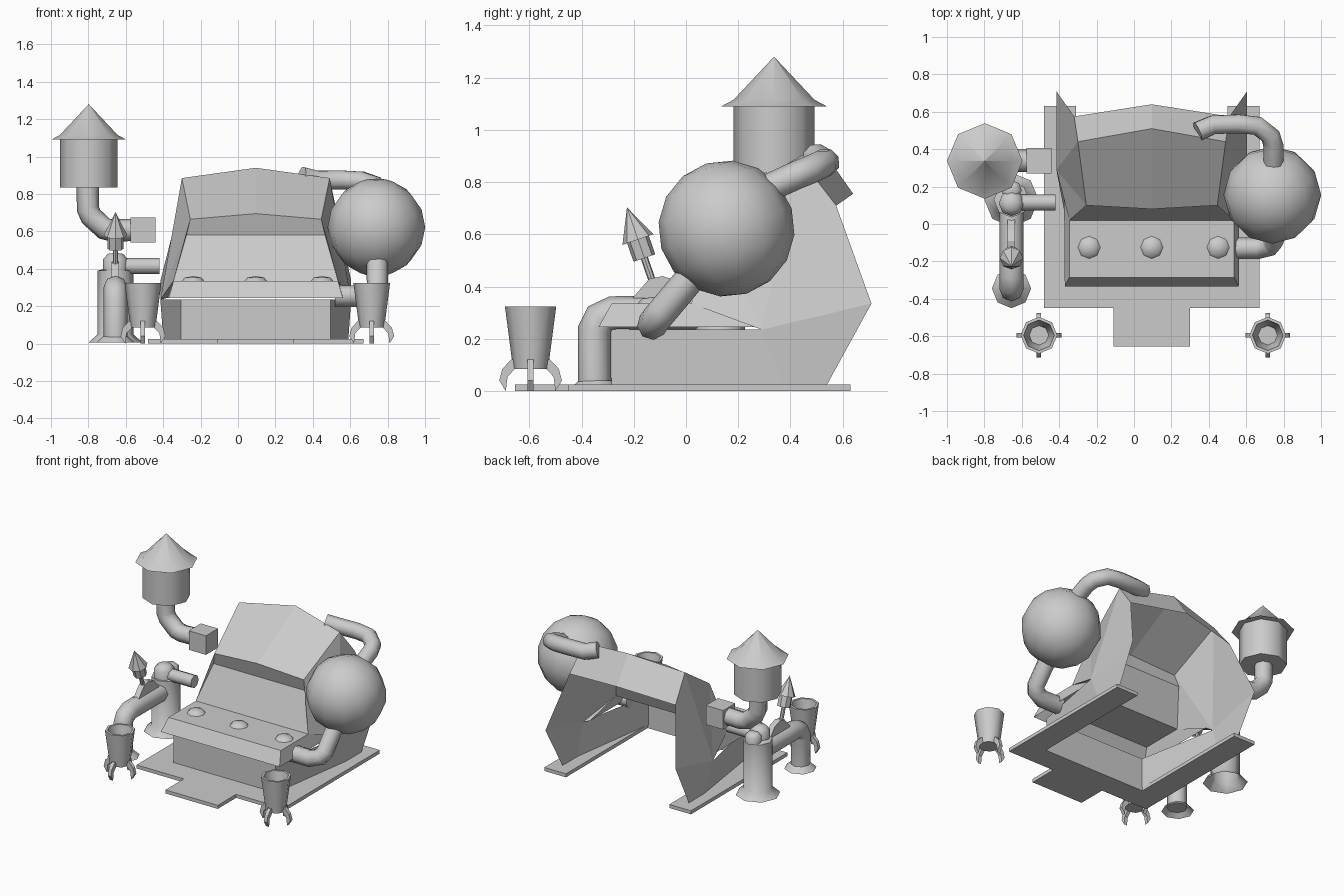
import bpy, bmesh, math
from mathutils import Vector

if "Cube" in bpy.data.objects:
    bpy.data.objects.remove(bpy.data.objects["Cube"])

CX = 0.095  # symmetry axis of the main body


def finish(ob, angle=None):
    if angle:
        bpy.ops.object.select_all(action='DESELECT')
        ob.select_set(True)
        bpy.context.view_layer.objects.active = ob
        bpy.ops.object.shade_smooth_by_angle(angle=math.radians(angle))
    return ob


def from_bm(name, bm, angle=None):
    bmesh.ops.remove_doubles(bm, verts=bm.verts, dist=1e-4)
    bmesh.ops.recalc_face_normals(bm, faces=bm.faces)
    me = bpy.data.meshes.new(name)
    bm.to_mesh(me)
    bm.free()
    ob = bpy.data.objects.new(name, me)
    bpy.context.collection.objects.link(ob)
    return finish(ob, angle)


def panels(name, centre, faces):
    """Faces given on the left half or across x=CX; all are mirrored about CX."""
    bm = bmesh.new()
    for f in faces:
        bm.faces.new([bm.verts.new(p) for p in f])
        if not centre:
            bm.faces.new([bm.verts.new((2 * CX - p[0], p[1], p[2])) for p in reversed(f)])
    return from_bm(name, bm)


def mx(p):
    return (2 * CX - p[0], p[1], p[2])


def prism(name, pts, vec):
    bm = bmesh.new()
    f = bm.faces.new([bm.verts.new(p) for p in pts])
    r = bmesh.ops.extrude_face_region(bm, geom=[f], use_keep_orig=True)
    vs = [e for e in r['geom'] if isinstance(e, bmesh.types.BMVert)]
    bmesh.ops.translate(bm, verts=vs, vec=vec)
    return from_bm(name, bm)


def lathe(name, prof, loc, angle=50, n=8, tilt=0):
    bm = bmesh.new()
    rings = [[bm.verts.new((r * math.cos(2 * math.pi * i / n), r * math.sin(2 * math.pi * i / n), z))
              for i in range(n)] for r, z in prof]
    for a, b in zip(rings, rings[1:]):
        for i in range(n):
            j = (i + 1) % n
            bm.faces.new((a[i], a[j], b[j], b[i]))
    ob = from_bm(name, bm, angle)
    ob.location = loc
    ob.rotation_euler.x = tilt
    return ob


def pipe(name, pts, r):
    cu = bpy.data.curves.new(name, 'CURVE')
    cu.dimensions = '3D'
    cu.bevel_depth = r
    cu.bevel_resolution = 2
    cu.use_fill_caps = True
    sp = cu.splines.new('POLY')
    sp.points.add(len(pts) - 1)
    for q, p in zip(sp.points, pts):
        q.co = (*p, 1)
    ob = bpy.data.objects.new(name, cu)
    bpy.context.collection.objects.link(ob)
    bpy.ops.object.select_all(action='DESELECT')
    ob.select_set(True)
    bpy.context.view_layer.objects.active = ob
    bpy.ops.object.convert(target='MESH')
    return finish(bpy.context.view_layer.objects.active, 50)


# base plate: U shape open to the back, with a front tongue
plate = [(-0.48, 0.63), (-0.48, -0.45), (-0.11, -0.45), (-0.11, -0.655), (0.30, -0.655), (0.30, -0.45),
         (0.67, -0.45), (0.67, 0.63), (0.50, 0.63), (0.50, -0.285), (-0.31, -0.285), (-0.31, 0.63)]
prism("base_plate", [(x, y, 0) for x, y in plate], (0, 0, 0.025))

# arched shell: walls and ridged roof
B0, B1 = (-0.40, 0.37, 0.025), (-0.40, 0.54, 0.025)
S, M = (-0.415, 0.29, 0.235), (-0.415, 0.71, 0.335)
F, RT, RB = (-0.255, 0.10, 0.665), (-0.30, 0.44, 0.885), (-0.32, 0.575, 0.71)
FC, TC, BC = (CX, 0.08, 0.695), (CX, 0.51, 0.94), (CX, 0.64, 0.755)
panels("shell", False, [(B0, B1, M, S), (S, M, RB, RT), (S, RT, F), (F, RT, TC, FC), (RT, RB, BC, TC)])

# lower box walls
L0, L1 = (-0.305, -0.285, 0.02), (-0.305, -0.285, 0.235)
panels("lower_box_sides", False, [(L0, B0, S, L1)])
panels("lower_box_front", True, [(L0, L1, mx(L1), mx(L0))])

# console: lip, flat top, sloped back, and the rim joining it to the shell
C0, C1 = (-0.37, -0.335, 0.245), (-0.345, -0.285, 0.335)
C2, C3, C4 = (-0.345, 0.02, 0.335), (-0.275, 0.12, 0.58), (-0.375, 0.27, 0.245)
panels("console_top", True, [(p, q, mx(q), mx(p)) for p, q in ((C0, C1), (C1, C2), (C2, C3))])
panels("console_sides", False, [(C0, C1, C2, C4), (C2, C3, F), (C2, F, S), (C2, S, C4)])
panels("visor_band", False, [(C3, F, FC, (CX, 0.12, 0.58))])

# console buttons
for i, x in enumerate((-0.24, 0.095, 0.45)):
    lathe(f"button_{i + 1}", [(0.06, 0), (0.045, 0.018), (0, 0.026)], (x, -0.125, 0.335))

# round tank with feed pipes
bm = bmesh.new()
bmesh.ops.create_uvsphere(bm, u_segments=12, v_segments=8, radius=0.261)
sphere = from_bm("round_tank", bm, 50)
sphere.location = (0.74, 0.155, 0.622)
sphere.rotation_euler = (0.3, 0, 0)
pipe("upper_pipe", [(0.745, 0.30, 0.77), (0.745, 0.42, 0.825), (0.73, 0.47, 0.845), (0.66, 0.525, 0.87),
                    (0.56, 0.535, 0.875), (0.42, 0.53, 0.875), (0.34, 0.495, 0.895)], 0.054)
pipe("lower_pipe", [(0.745, 0.04, 0.46), (0.745, -0.09, 0.305), (0.725, -0.115, 0.275),
                    (0.66, -0.13, 0.253), (0.52, -0.13, 0.255)], 0.058)

# raised tower tank with conical cap, bent pipe and mounting block
T = (-0.798, 0.337, 0)
lathe("tower_tank", [(0, 0.835), (0.155, 0.835), (0.155, 1.095)], T)
lathe("tower_cap", [(0, 1.095), (0.202, 1.09), (0.155, 1.115), (0, 1.28)], T, angle=30)
pipe("tower_pipe", [(-0.803, 0.337, 0.85), (-0.803, 0.337, 0.72), (-0.785, 0.337, 0.68),
                    (-0.715, 0.337, 0.615), (-0.67, 0.337, 0.605), (-0.56, 0.337, 0.608)], 0.06)
prism("mounting_block", [(-0.575, 0.27, 0.54), (-0.44, 0.27, 0.54), (-0.44, 0.27, 0.675),
                         (-0.575, 0.27, 0.675)], (0, 0.135, 0))

# side boiler with flared foot and outlet pipe
PX = -0.655
lathe("boiler", [(0.145, 0.005), (0.095, 0.05), (0.095, 0.39), (0.06, 0.40), (0, 0.40)], (PX, 0.13, 0))
lathe("boiler_valve", [(0, 0.37), (0.068, 0.38), (0.068, 0.45), (0.04, 0.48), (0, 0.485)], (PX, 0.11, 0))
lathe("boiler_knob", [(0, 0.39), (0.055, 0.39), (0.055, 0.44), (0.03, 0.46), (0, 0.46)], (PX, 0.18, 0))
pipe("boiler_outlet", [(PX, 0.115, 0.415), (-0.42, 0.115, 0.415)], 0.044)

# front standpipe bending back into the boiler
lathe("standpipe_foot", [(0.105, 0.005), (0.065, 0.04)], (PX, -0.345, 0))
pipe("standpipe", [(PX, -0.35, 0.03), (PX, -0.35, 0.235), (PX, -0.33, 0.278), (PX, -0.28, 0.30),
                   (PX, -0.18, 0.30), (PX, 0.08, 0.30)], 0.064)

# tilted lever with pointed handle on a bracket
prism("lever_bracket", [(PX - 0.02, y, z) for y, z in
                        ((-0.21, 0.35), (-0.14, 0.43), (-0.09, 0.44), (-0.03, 0.42), (0.03, 0.35))],
      (0.04, 0, 0))
lathe("lever", [(0.014, 0), (0.014, 0.09), (0.044, 0.09), (0.044, 0.165), (0.063, 0.165), (0, 0.295)],
      (PX, -0.13, 0.424), angle=35, tilt=math.radians(19))

# two finned cups at the front
fin = [(0.06, 0.12), (0.075, 0.12), (0.108, 0.085), (0.12, 0.04), (0.095, 0.0), (0.088, 0.055), (0.06, 0.085)]
for side, x in (("left", -0.508), ("right", 0.715)):
    lathe(f"{side}_cup", [(0, 0.085), (0.067, 0.085), (0.098, 0.323), (0.082, 0.323), (0.052, 0.16), (0, 0.16)],
          (x, -0.595, 0))
    for k in range(4):
        ob = prism(f"{side}_cup_fin_{k + 1}", [(r, -0.012, z) for r, z in fin], (0, 0.024, 0))
        ob.location = (x, -0.595, 0)
        ob.rotation_euler.z = k * math.pi / 2
